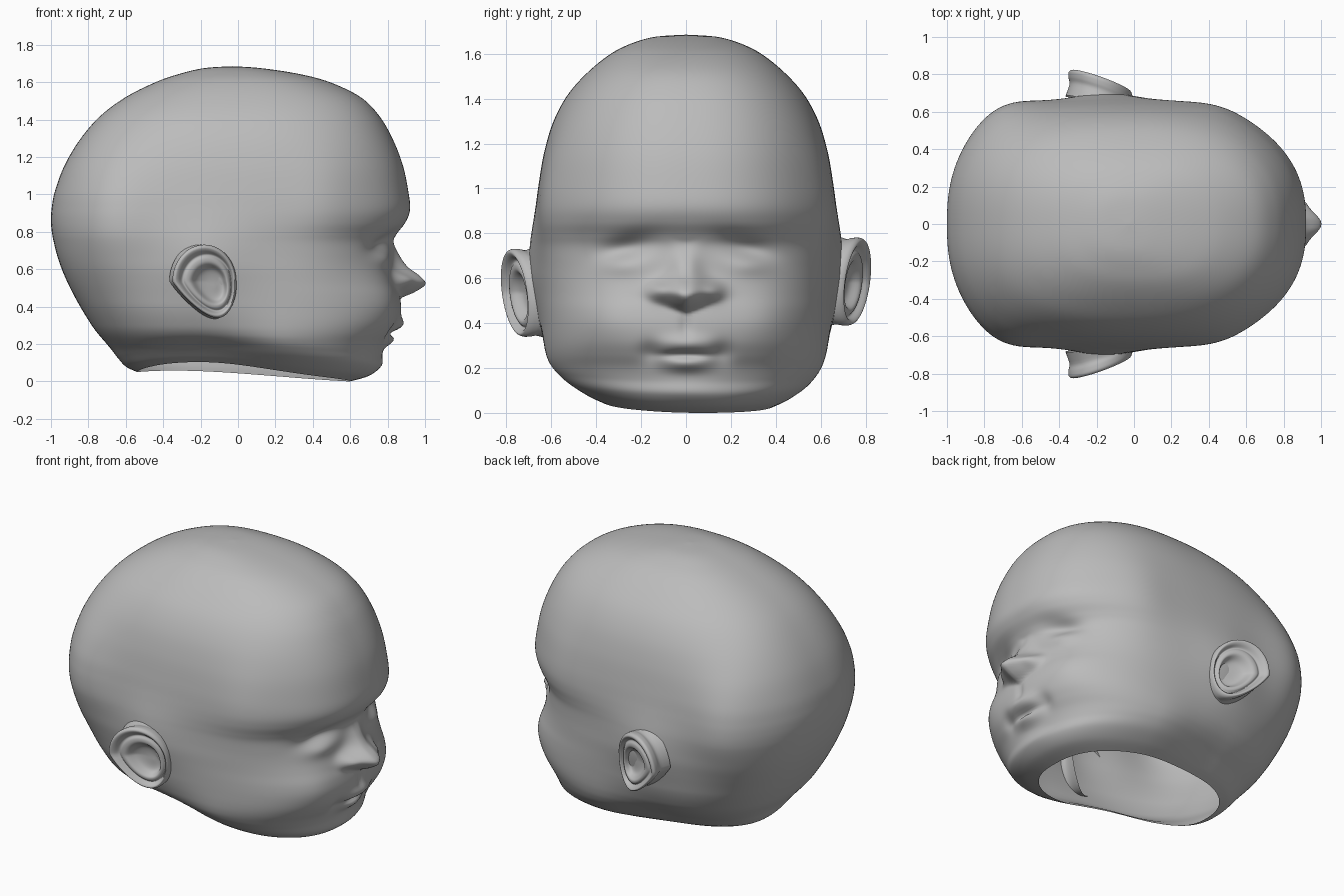
import bpy, bmesh, math
from math import sin, cos, pi, exp

cube = bpy.data.objects.get("Cube")
if cube:
    bpy.data.objects.remove(cube, do_unlink=True)

# One plain clay colour
clay = bpy.data.materials.new("clay_grey")
clay.use_nodes = True
clay.diffuse_color = (0.5, 0.5, 0.5, 1)
clay.node_tree.nodes["Principled BSDF"].inputs["Base Color"].default_value = (0.5, 0.5, 0.5, 1)


def bump(value, centre, spread):
    return exp(-((value - centre) / spread) ** 2)


def smooth(value, low, high):
    k = min(1, max(0, (value - low) / (high - low)))
    return k * k * (3 - 2 * k)


def power(value, exponent):
    return math.copysign(abs(value) ** exponent, value)


def spline(rows, t):
    """Smoothly sample a list of tuples, t running from 0 to 1."""
    last = len(rows) - 1
    t = min(1, max(0, t)) * last
    i = min(int(t), last - 1)
    f = t - i
    quad = (rows[max(i - 1, 0)], rows[i], rows[i + 1], rows[min(i + 2, last)])
    return [b + 0.5 * f * (c - a + f * (2 * a - 5 * b + 4 * c - d + f * (3 * (b - c) + d - a)))
            for a, b, c, d in zip(*quad)]


def loft(name, point, rings, segments):
    """Skin closed rings given by point(t, angle); the first ring is a pole."""
    bm = bmesh.new()
    pole = bm.verts.new(point(0, 0))
    previous = None
    for r in range(1, rings + 1):
        ring = [bm.verts.new(point(r / rings, 2 * pi * s / segments)) for s in range(segments)]
        for s in range(segments):
            n = (s + 1) % segments
            if previous:
                bm.faces.new((previous[s], ring[s], ring[n], previous[n]))
            else:
                bm.faces.new((pole, ring[s], ring[n]))
        previous = ring
    bmesh.ops.recalc_face_normals(bm, faces=bm.faces)
    mesh = bpy.data.meshes.new(name)
    bm.to_mesh(mesh)
    bm.free()
    mesh.materials.append(clay)
    for face in mesh.polygons:
        face.use_smooth = True
    obj = bpy.data.objects.new(name, mesh)
    bpy.context.collection.objects.link(obj)
    return obj


# Skull slices from crown to neck rim: height, back, front, half width
SKULL = [
    (1.685, -.03, -.03, 0), (1.675, -.18, .12, .14), (1.645, -.31, .32, .245),
    (1.6, -.44, .49, .335), (1.52, -.6, .655, .435), (1.42, -.735, .755, .525),
    (1.3, -.84, .825, .59), (1.16, -.925, .88, .632), (1.02, -.978, .91, .655),
    (.92, -.997, .92, .664), (.85, -1, .895, .667), (.79, -.994, .85, .667),
    (.74, -.984, .825, .665), (.67, -.966, .825, .662), (.6, -.942, .83, .66),
    (.53, -.912, .845, .655), (.46, -.877, .865, .65), (.39, -.838, .872, .645),
    (.32, -.795, .86, .64), (.26, -.755, .83, .633), (.2, -.713, .79, .62),
    (.14, -.675, .765, .594), (.08, -.64, .755, .545), (.03, -.6, .7, .47),
    (0, -.54, .6, .4),
]
# Nose projection from upper lip to bridge
NOSE = [(v,) for v in (0, .09, .155, .138, .09, .058, .035, .015, 0)]


def face_relief(y, z):
    side = abs(y)
    tip = z + .25 * side                 # brow hollow droops outwards
    d = spline(NOSE, (z - .3 * side - .44) / .32)[0] * bump(y, 0, .06 + .055 * bump(z, .52, .08))
    d += .035 * bump(side, .125, .045) * bump(z, .54, .04)      # nostril wings
    d -= .045 * bump(side, .27, .12) * bump(tip, .8, .055)      # eye sockets
    d += .02 * bump(side, .29, .09) * bump(z, .665, .05)        # closed lids
    d += .025 * bump(side, .38, .15) * bump(z, .43, .14)        # cheeks
    d += .03 * bump(y, 0, .12) * bump(z, .305, .04)             # upper lip
    d += .03 * bump(y, 0, .09) * bump(z, .215, .03)             # lower lip
    d -= .03 * bump(y, 0, .1) * bump(z, .258, .016)             # mouth line
    d -= .022 * bump(side, .16, .05) * bump(z, .27, .05)        # mouth corners
    d -= .012 * bump(y, 0, .025) * bump(z, .39, .05)            # philtrum
    d += .012 * bump(y, 0, .15) * bump(z, .1, .05)              # chin
    return d


def head_point(t, angle):
    z, back, front, width = spline(SKULL, t)
    a = angle - .5 * sin(angle)          # denser towards the face
    n = 2.45 - .05 * cos(a)
    x = (back + front) / 2 + (front - back) / 2 * power(cos(a), 2 / n)
    y = width * power(sin(a), 2 / n)
    x += face_relief(y, z) * smooth(cos(a), 0, .4)
    # Full sides at the back and the temples, flare around the ears
    y *= 1 + .17 * bump(x, -.78, .27) * bump(z, .9, .42) + .04 * bump(x, .48, .2) * bump(z, .95, .32)
    y += sin(a) * .04 * bump(x, -.17, .23) * bump(z, .64, .21)
    # Nape narrower than the jaw
    low = 1 - smooth(z, 0, .42)
    y *= 1 - .19 * low * (1 - smooth(x, -.25, .3)) * smooth(z, -.15, .12)
    # Raised, slightly lopsided neck rim
    fade = 1 - smooth(z, 0, .3)
    arch = bump(x, -.15, .4) * (.045 if y < 0 else .01) * smooth(abs(y), 0, .3)
    z += fade * (.05 * (1 - smooth(x, -.6, .55)) + arch + .13 * (y - .08) ** 2)
    return x, y, max(z, 0)


loft("head", head_point, 150, 224)

# Ear cross-section from the bowl over the rim to the root: radius, height
EAR = [
    (0, -.045), (.25, -.045), (.42, -.035), (.56, -.004), (.68, -.004), (.77, -.016),
    (.86, .004), (.94, .01), (1, -.006), (1, -.035), (.98, -.07), (1.1, -.14),
]


def make_ear(name, side, lift):
    def ear_point(t, angle):
        r, h = spline(EAR, t)
        inner = max(0, 1 - r)            # bowl lies forward and low
        u = r * cos(angle) + .3 * inner
        v = r * sin(angle) - .15 * inner
        droop = max(0, -v)
        x = -.18 + .17 * u * (1 - .3 * droop) + .07 * droop
        z = .535 + lift + .195 * v
        y = .755 - .06 * u + .025 * v + h
        return x, side * y, z
    return loft(name, ear_point, 44, 64)


make_ear("right_ear", -1, 0)
make_ear("left_ear", 1, .05)
